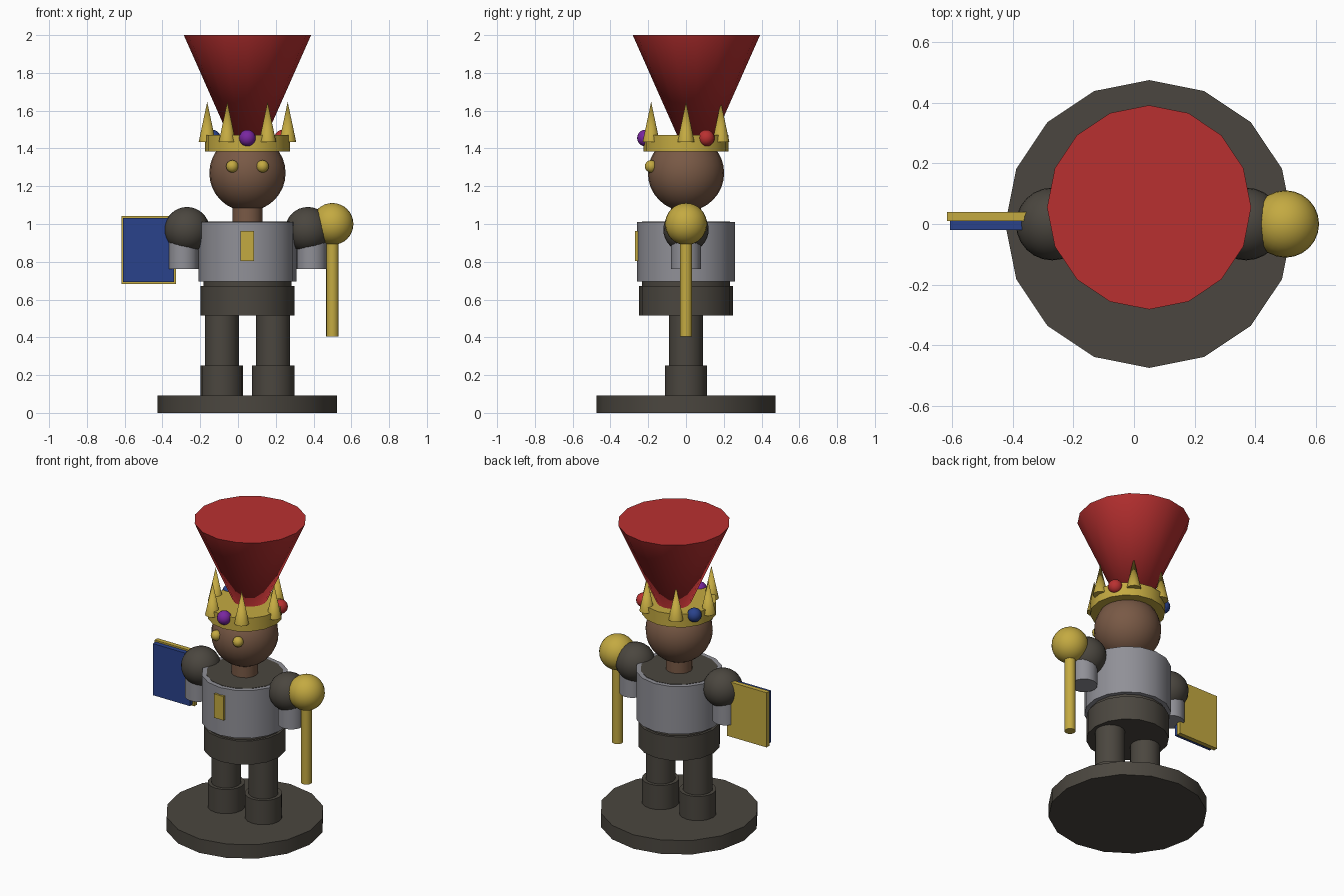
import bpy, math
from math import radians, sin, cos

if "Cube" in bpy.data.objects:
    bpy.data.objects.remove(bpy.data.objects["Cube"])

CX = 0.05  # body axis


def mat(name, r, g, b):
    m = bpy.data.materials.new(name)
    m.diffuse_color = (r, g, b, 1)
    m.use_nodes = True
    m.node_tree.nodes["Principled BSDF"].inputs["Base Color"].default_value = m.diffuse_color
    return m


DARK = mat("dark_iron", 0.07, 0.062, 0.05)
STEEL = mat("steel", 0.28, 0.28, 0.31)
GOLD = mat("gold", 0.55, 0.40, 0.053)
RED = mat("red", 0.485, 0.03, 0.03)
BLUE = mat("blue", 0.023, 0.055, 0.26)
PURPLE = mat("purple", 0.19, 0.02, 0.35)
SKIN = mat("skin", 0.19, 0.10, 0.06)


def finish(name, m, smooth=True):
    o = bpy.context.object
    o.name = name
    o.data.materials.append(m)
    if smooth:
        bpy.ops.object.shade_smooth_by_angle(angle=radians(35))
    return o


def cyl(name, m, x, r, z0, z1, y=0, top=None, n=16):
    bpy.ops.mesh.primitive_cone_add(vertices=n, radius1=r, radius2=r if top is None else top,
                                    depth=z1 - z0, location=(x, y, (z0 + z1) / 2))
    return finish(name, m)


def ball(name, m, x, y, z, r, n=24):
    bpy.ops.mesh.primitive_uv_sphere_add(segments=n, ring_count=n * 2 // 3, radius=r, location=(x, y, z))
    return finish(name, m)


def box(name, m, x0, x1, y0, y1, z0, z1):
    bpy.ops.mesh.primitive_cube_add(size=1, location=((x0 + x1) / 2, (y0 + y1) / 2, (z0 + z1) / 2))
    bpy.context.object.scale = (x1 - x0, y1 - y0, z1 - z0)
    bpy.ops.object.transform_apply(location=False, rotation=False, scale=True)
    return finish(name, m, False)


# Stand and torso
cyl("base", DARK, CX, 0.475, 0, 0.092)
cyl("hips", DARK, CX, 0.248, 0.515, 0.672)
cyl("body", DARK, CX, 0.232, 0.66, 1.012)
cyl("breastplate", STEEL, CX, 0.26, 0.695, 1.01)
box("chest_badge", GOLD, 0.014, 0.084, -0.27, -0.24, 0.805, 0.963)

# Paired limbs and eyes
for side, s in (("left", -1), ("right", 1)):
    cyl(side + "_boot", DARK, CX + s * 0.136, 0.112, 0.09, 0.252)
    cyl(side + "_leg", DARK, CX + s * 0.136, 0.09, 0.25, 0.52)
    ball(side + "_shoulder", DARK, CX + s * 0.32, 0, 0.97, 0.12)
    cyl(side + "_arm", STEEL, CX + s * 0.34, 0.08, 0.762, 0.95)
    ball(side + "_eye", GOLD, CX + s * 0.08, -0.185, 1.305, 0.033, 12)

# Head
cyl("neck", SKIN, CX, 0.08, 1.0, 1.12)
ball("head", SKIN, CX, 0, 1.27, 0.202)

# Crown with spikes and jewels
cyl("crown_band", GOLD, CX, 0.225, 1.385, 1.472)
for i in range(6):
    a = radians(60 * i)
    cyl(f"crown_spike_{i}", GOLD, CX + 0.213 * cos(a), 0.045, 1.435, 1.647,
        y=0.213 * sin(a), top=0, n=12)
for name, m, deg in (("purple", PURPLE, -90), ("red", RED, 30), ("blue", BLUE, 150)):
    a = radians(deg)
    ball(name + "_jewel", m, CX + 0.215 * cos(a), 0.215 * sin(a), 1.455, 0.044, 16)

# Flared plume
cyl("plume", RED, CX, 0, 1.24, 2.0, y=0.055, top=0.337)

# Shield
box("shield_back", GOLD, -0.617, -0.327, 0.01, 0.04, 0.682, 1.043)
box("shield_face", BLUE, -0.608, -0.338, -0.02, 0.01, 0.692, 1.033)

# Mace
cyl("mace_shaft", GOLD, 0.5, 0.033, 0.405, 1.0)
ball("mace_head", GOLD, 0.5, 0, 1.0, 0.111)
